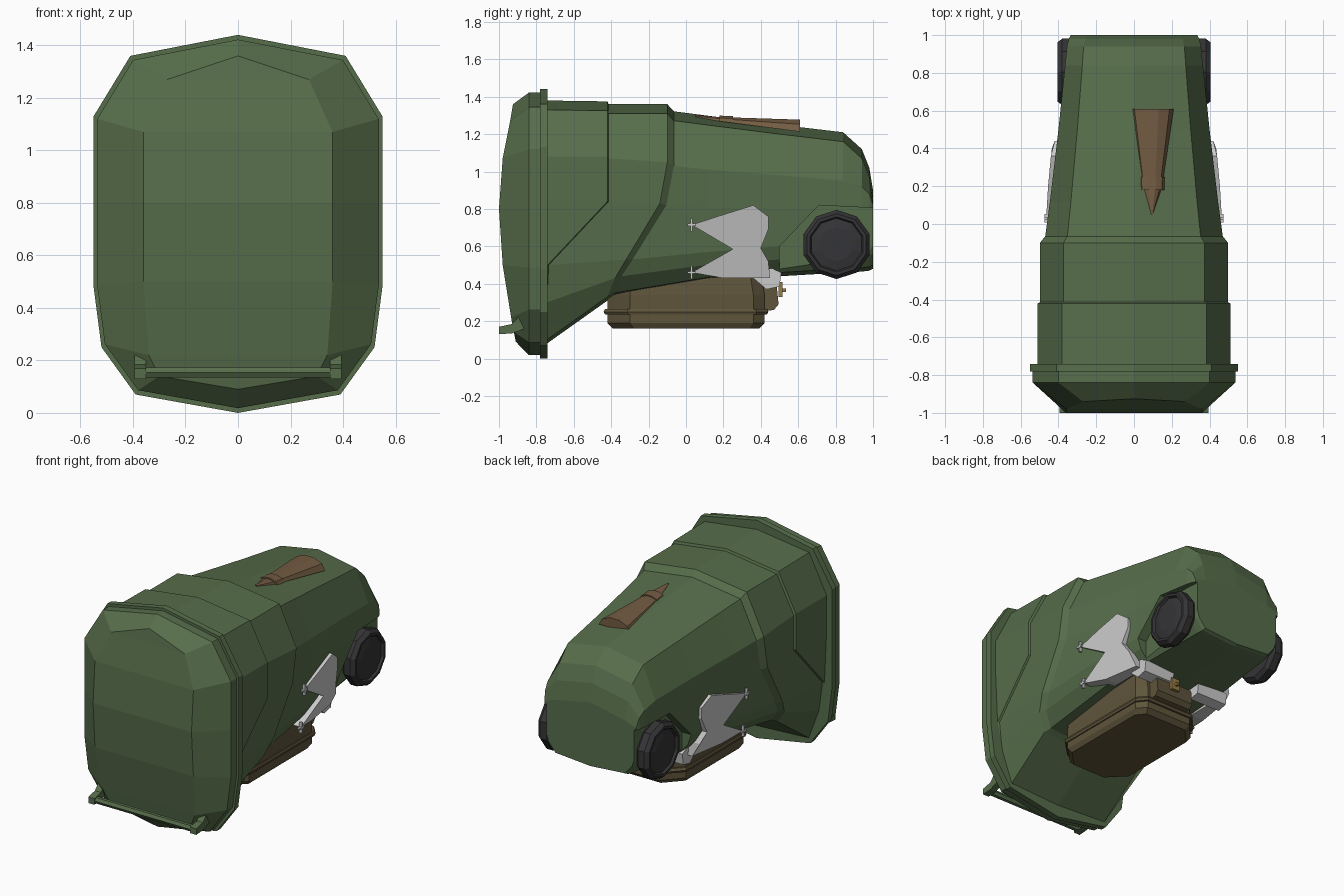
import bpy, bmesh
from math import sin, cos, pi, tau

if "Cube" in bpy.data.objects:
    bpy.data.objects.remove(bpy.data.objects["Cube"])


def material(name, rgb):
    m = bpy.data.materials.new(name)
    m.diffuse_color = (*rgb, 1)
    m.use_nodes = True
    m.node_tree.nodes["Principled BSDF"].inputs["Base Color"].default_value = m.diffuse_color
    return m


GREEN = material("green", (0.095, 0.155, 0.07))
BAG = material("bag_brown", (0.115, 0.09, 0.045))
CONE = material("light_brown", (0.17, 0.105, 0.055))
DARK = material("dark_rubber", (0.035, 0.035, 0.038))
GOLD = material("brass", (0.3, 0.2, 0.06))


def loft(name, rings, mat=None, strips=False):
    """Skin closed rings; ends are n-gons, or left-to-right strips."""
    bm = bmesh.new()
    vs = [[bm.verts.new(p) for p in r] for r in rings]
    n = len(rings[0])
    for a, b in zip(vs, vs[1:]):
        for i in range(n):
            j = (i + 1) % n
            bm.faces.new((a[i], a[j], b[j], b[i]))
    for r in (vs[0], vs[-1]):
        if strips:
            for i in range(n // 2):
                quad = [r[i], r[i + 1], r[-i - 1], r[-i % n]]
                bm.faces.new(list(dict.fromkeys(quad)))
        else:
            bm.faces.new(r)
    bmesh.ops.recalc_face_normals(bm, faces=bm.faces)
    me = bpy.data.meshes.new(name)
    bm.to_mesh(me)
    bm.free()
    ob = bpy.data.objects.new(name, me)
    bpy.context.collection.objects.link(ob)
    if mat:
        me.materials.append(mat)
    return ob


def whole(half):
    """Mirror a half section whose end points lie on x = 0."""
    return half + [(-x, y, z) for x, y, z in half[-2:0:-1]]


def prism_x(name, yz, x0, x1, mat=None):
    return loft(name, [[(x, y, z) for y, z in yz] for x in (x0, x1)], mat)


def box(name, c, s, mat=None):
    (x, y, z), (a, b, h) = c, [v / 2 for v in s]
    return prism_x(name, [(y - b, z - h), (y + b, z - h), (y + b, z + h), (y - b, z + h)],
                   x - a, x + a, mat)


# Bin body: sections along y, some with a slanted edge
def section(y, w, zt, zs, zm, zl, zb):
    ys = y if isinstance(y, list) else [y] * 8
    xz = [(0, zt), (.75 * w, zt - .05), (w, zs), (w, zm), (.97 * w, zl),
          (.91 * w, (zl + zb) / 2), (.76 * w, zb), (0, zb - .02)]
    return whole([(x, yy, z) for (x, z), yy in zip(xz, ys)])


step1 = [-.42, -.42, -.42, -.42, -.74, -.75, -.75, -.75]
step2 = [-.10, -.10, -.10, -.14, -.32, -.38, -.42, -.42]
body = loft("bin_body", [
    section(-.765, .51, 1.38, 1.08, .84, .5, .09),
    section(step1, .51, 1.375, 1.08, .84, .5, .09),
    section([y + .006 for y in step1], .498, 1.36, 1.07, .84, .5, .1),
    section(step2, .498, 1.36, 1.05, .83, .53, .33),
    section([y + .035 for y in step2], .47, 1.322, 1.03, .82, .53, .35),
    section(.12, .445, 1.298, 1.01, .81, .57, .435),
    section(.5, .4, 1.25, .98, .8, .6, .46),
    section(.84, .365, 1.21, .95, .8, .62, .48),
    section(.94, .355, 1.12, .92, .79, .62, .485),
    section(.98, .345, 1.02, .88, .77, .62, .49),
    section(1.0, .335, .9, .82, .74, .62, .5)], GREEN, True)

# Wheel recesses
recess = [(.5, .3), (.5, .6), (.71, .82), (1.1, .8), (1.1, .3)]
for side, s in (("right", 1), ("left", -1)):
    cutter = prism_x("recess_cutter_" + side, recess, s * .32, s * .6)
    cutter.hide_render = True
    cutter.hide_set(True)
    cut = body.modifiers.new("recess_" + side, 'BOOLEAN')
    cut.object = cutter
    cut.operation = 'DIFFERENCE'
    cut.solver = 'EXACT'

# Rim and domed lid
outline = [(0, 1.44), (.41, 1.36), (.55, 1.13), (.55, .8),
           (.55, .48), (.52, .25), (.39, .07), (0, 0)]


def rim_ring(y, k):
    return whole([(x * k, y, .72 + (z - .72) * k) for x, z in outline])


loft("rim", [rim_ring(-.78, 1), rim_ring(-.74, 1)], GREEN, True)
crown = [(0, -.925, 1.36), (.27, -.94, 1.27), (.36, -.98, 1.07), (.36, -1, .8),
         (.36, -.98, .5), (.34, -.935, .22), (.3, -.92, .14), (0, -.91, .09)]
loft("lid", [rim_ring(-.775, .975), rim_ring(-.84, .975), whole(crown)], GREEN, True)

# Handle bar with two brackets
arm = [(-.86, .23), (-.86, .16), (-.93, .135), (-1, .13), (-1, .17), (-.93, .185), (-.89, .23)]
for side, s in (("right", 1), ("left", -1)):
    prism_x("handle_bracket_" + side, arm, s * .35, s * .395, GREEN)
bar = [(-.975 + .022 * cos(tau * i / 6), .153 + .022 * sin(tau * i / 6)) for i in range(6)]
prism_x("handle_bar", bar, -.36, .36, GREEN)

# Wheels: ten-sided with a sunken hub
tyre = [(.31, .165), (.335, .185), (.38, .185), (.405, .165), (.405, .148), (.39, .14), (.4, .09)]
for side, s in (("right", 1), ("left", -1)):
    loft("wheel_" + side, [[(s * x, .805 + r * sin(tau * i / 10), .61 - r * cos(tau * i / 10))
                            for i in range(10)] for x, r in tyre], DARK)


# Half-cone with collar on the top face
def arch(y, r, h):
    z = 1.292 - .13 * y
    return [(.095 + r * cos(pi * i / 5), y, z + h * sin(pi * i / 5)) for i in range(6)]


loft("cone_body", [arch(.61, .115, .068), arch(.24, .06, .03)], CONE)
loft("cone_collar", [arch(.25, .068, .038), arch(.18, .066, .032)], CONE)
loft("cone_tip", [arch(.19, .052, .024), arch(.05, .004, .018)], CONE)

# Forked grey guards on both flanks, joined underneath
fork = [(.03, .715, .465), (.2, .77, .455), (.36, .82, .44), (.44, .76, .42), (.44, .69, .42),
        (.40, .59, .435), (.44, .52, .41), (.45, .43, .36), (.2, .43, .40),
        (.03, .46, .44), (.25, .585, .45)]
for side, s in (("right", 1), ("left", -1)):
    loft("fork_guard_" + side, [[(s * .3, y, z) for y, z, x in fork],
                                [(s * x, y, z) for y, z, x in fork]])
    for k, (z, x) in enumerate(((.715, .465), (.46, .44))):
        box(f"fork_stud_{side}_{k}", (s * x, .03, z), (.02, .012, .07))
        box(f"fork_pin_{side}_{k}", (s * x, .03, z), (.02, .045, .012))
    prism_x("guard_wing_" + side, [(.36, .43), (.43, .37), (.5, .385), (.51, .46), (.42, .5)],
            s * .1, s * .33)

# Bag slung below the body
plan = [(.17, -.42), (.29, -.3), (.29, .36), (.24, .42), (-.1, .42), (-.21, .3),
        (-.21, -.3), (-.09, -.42)]


def bag_ring(z, k):
    return [(.04 + (x - .04) * k, y * k, z) for x, y in plan]


loft("bag", [bag_ring(.16, .93), bag_ring(.19, 1), bag_ring(.34, 1), bag_ring(.46, .95)], BAG)
loft("bag_strap", [bag_ring(.235, 1.03), bag_ring(.25, 1.05), bag_ring(.265, 1.03)], BAG)

# Pouch and buckle at the bag's rear
pouch = [(.36, .27), (.39, .25), (.47, .26), (.495, .29), (.485, .39), (.45, .41), (.37, .41)]
prism_x("bag_pouch", pouch, -.06, .22, BAG)
box("buckle_bar", (.09, .505, .37), (.06, .02, .08), GOLD)
box("buckle_pin", (.09, .515, .365), (.016, .04, .02), GOLD)
